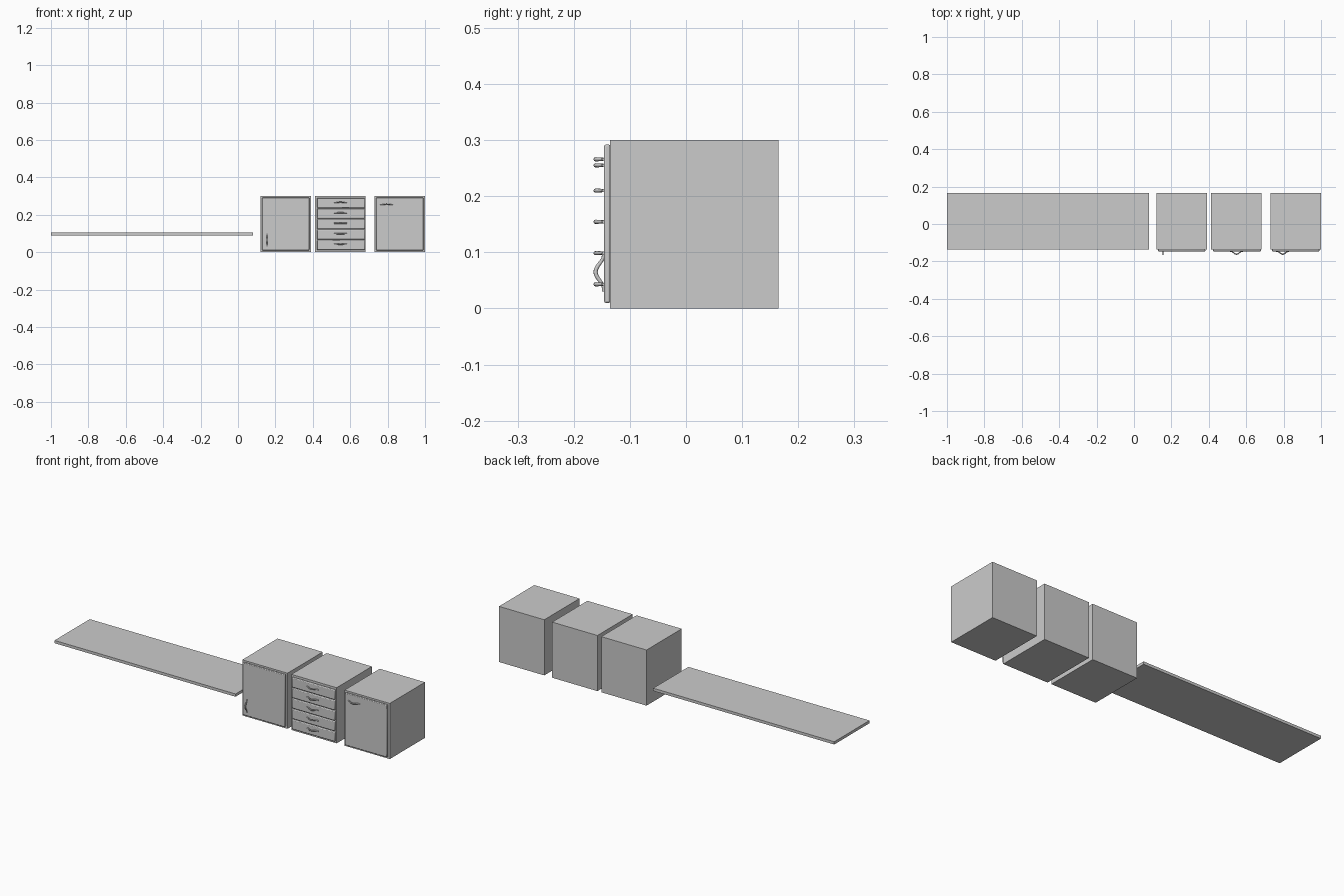
import bpy, math

if "Cube" in bpy.data.objects:
    bpy.data.objects.remove(bpy.data.objects["Cube"])

FRONT, BACK = -0.135, 0.165      # carcass depth
DOOR_FRONT = -0.146


def box(name, x0, x1, y0, y1, z0, z1, bevel=0.0):
    bpy.ops.mesh.primitive_cube_add(size=1, location=((x0 + x1) / 2, (y0 + y1) / 2, (z0 + z1) / 2))
    ob = bpy.context.object
    ob.name = name
    ob.scale = (x1 - x0, y1 - y0, z1 - z0)
    bpy.ops.object.transform_apply(location=False, rotation=False, scale=True)
    if bevel:
        m = ob.modifiers.new("soft_edges", 'BEVEL')
        m.width = bevel
        m.segments = 2
        bpy.ops.object.shade_smooth_by_angle()
    return ob


def handle(name, x, z, vertical=False):
    # bow-shaped pull: flat feet on the door rising to a rounded middle
    cu = bpy.data.curves.new(name, 'CURVE')
    cu.dimensions = '3D'
    cu.bevel_depth = 0.0038
    cu.bevel_resolution = 2
    cu.use_fill_caps = True
    n = 16
    sp = cu.splines.new('POLY')
    sp.points.add(n)
    for i, p in enumerate(sp.points):
        t = -1 + 2 * i / n
        rise = 0.5 + 0.5 * math.cos(math.pi * min(1, abs(t) / 0.85))
        y = DOOR_FRONT - 0.001 - 0.0142 * rise
        d = 0.035 * t
        p.co = (x, y, z + d, 1) if vertical else (x + d, y, z, 1)
        p.radius = 0.75 + 0.25 * rise
    sp.use_smooth = True
    ob = bpy.data.objects.new(name, cu)
    bpy.context.collection.objects.link(ob)


# worktop board
box("worktop", -1.0, 0.08, FRONT, BACK, 0.09, 0.105)

# three cabinet carcasses
W, H = 0.27, 0.30
lefts = {"left": 0.12, "drawer": 0.413, "right": 0.73}
for key, x in lefts.items():
    box(key + "_cabinet", x, x + W, FRONT, BACK, 0, H)

# single doors
for key in ("left", "right"):
    x = lefts[key]
    box(key + "_door", x + 0.009, x + W - 0.009, DOOR_FRONT, FRONT, 0.01, 0.292, 0.003)
handle("left_door_handle", 0.155, 0.065, vertical=True)
handle("right_door_handle", 0.795, 0.255)

# stack of five drawers
x = lefts["drawer"]
pitch = 0.282 / 5
for i in range(5):
    z = 0.01 + i * pitch
    box(f"drawer_front_{i + 1}", x + 0.009, x + W - 0.004, DOOR_FRONT, FRONT,
        z + 0.001, z + pitch - 0.002, 0.004)
    handle(f"drawer_handle_{i + 1}", x + W / 2, 0.043 + i * 0.0557)
